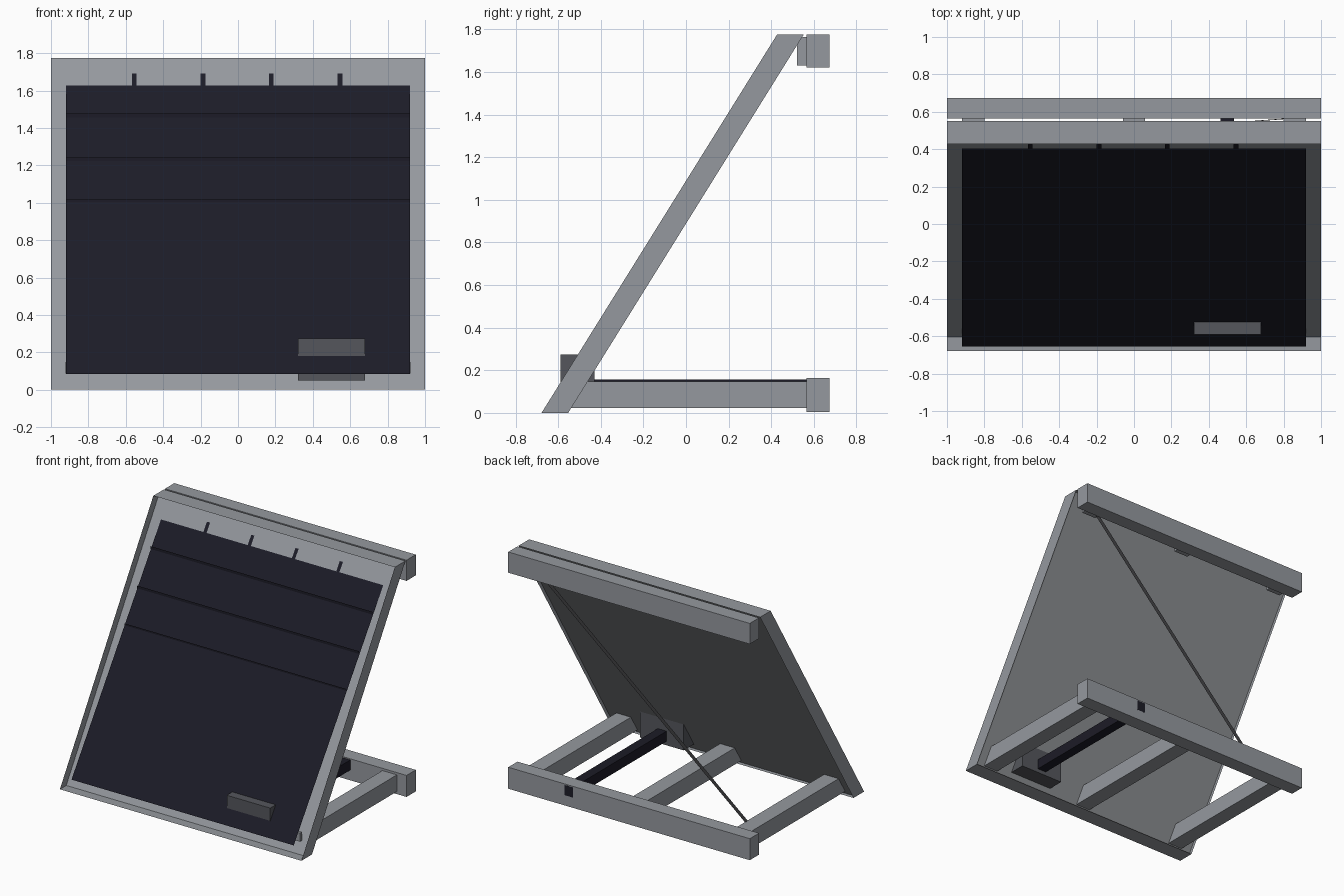
import bpy, bmesh
from mathutils import Vector

if "Cube" in bpy.data.objects:
    bpy.data.objects.remove(bpy.data.objects["Cube"])


def material(name, col):
    m = bpy.data.materials.new(name)
    m.diffuse_color = (*col, 1)
    m.use_nodes = True
    m.node_tree.nodes["Principled BSDF"].inputs["Base Color"].default_value = m.diffuse_color
    return m


GREY = material("grey paint", (0.30, 0.318, 0.345))
BOARD = material("board grey", (0.30, 0.31, 0.325))
STEEL = material("dark grey steel", (0.09, 0.094, 0.107))
BRACE = material("brace grey", (0.06, 0.06, 0.065))
DARK = material("dark sheet", (0.0115, 0.0112, 0.020))

H = 1.775                      # overall height
SLOPE = 1.105 / H              # lean of the frame, y per z


def mesh_object(name, verts, faces, mat):
    me = bpy.data.meshes.new(name)
    me.from_pydata(verts, [], faces)
    me.materials.append(mat)
    ob = bpy.data.objects.new(name, me)
    bpy.context.collection.objects.link(ob)
    bm = bmesh.new()
    bm.from_mesh(me)
    bmesh.ops.recalc_face_normals(bm, faces=bm.faces)
    bm.to_mesh(me)
    bm.free()
    return ob


def prism(name, profile, x0, x1, mat):
    """Extrude a (y, z) outline from x0 to x1."""
    n = len(profile)
    verts = [(x, y, z) for x in (x0, x1) for y, z in profile]
    faces = [(i, n + i, n + (i + 1) % n, (i + 1) % n) for i in range(n)]
    faces += [tuple(range(n)), tuple(range(2 * n - 1, n - 1, -1))]
    return mesh_object(name, verts, faces, mat)


def box(name, x0, x1, y0, y1, z0, z1, mat):
    return prism(name, [(y0, z0), (y1, z0), (y1, z1), (y0, z1)], x0, x1, mat)


def lean_y(y, z):
    return y + SLOPE * z


# Leaning tray rim: a thin four-sided band, open at front and back
rim = []
for y in (-0.678, -0.553):
    rim += [(x, lean_y(y, z), z) for x, z in ((-1, 0), (1, 0), (1, H), (-1, H))]
mesh_object("frame_rim", rim, [(i, (i + 1) % 4, 4 + (i + 1) % 4, 4 + i) for i in range(4)], GREY)

# Board set back inside the rim; painted on its front face
F, B, E = -0.605, -0.582, 0.001
board = prism("back_board", [(lean_y(F, E), E), (lean_y(B, E), E), (lean_y(B, H - E), H - E),
                             (lean_y(F, H - E), H - E)], -1 + E, 1 - E, BOARD)
board.data.materials.append(GREY)
for p in board.data.polygons:
    if p.normal.y < -0.5:
        p.material_index = 1


# Dark sheet, touching the board at the top and standing clear at the bottom
def sheet_y(z):
    return -0.655 + 0.686 * (z - 0.085)


def sheet_strip(name, z0, z1, x0, x1, back):
    pts = [(x0, z0), (x1, z0), (x1, z1), (x0, z1)]
    return mesh_object(name, [(x, sheet_y(z) + back, z) for x, z in pts], [(0, 1, 2, 3)], DARK)


sheet_strip("dark_sheet", 0.085, 1.628, -0.92, 0.92, 0)
for i, x in enumerate((-0.555, -0.188, 0.178, 0.545)):
    sheet_strip(f"strap_{i}", 1.60, 1.69, x - 0.013, x + 0.013, -0.002)

# Slim upright strips across the sheet, and a grey bar behind its lower edge
for i, (z0, z1) in enumerate(((1.455, 1.476), (1.222, 1.242), (1.003, 1.017))):
    y = sheet_y(z0) - 0.006
    mesh_object(f"cross_strip_{i}", [(-0.92, y, z0), (0.92, y, z0), (0.92, y, z1), (-0.92, y, z1)],
                [(0, 1, 2, 3)], DARK)
box("lower_cross_bar", -0.922, 0.922, -0.585, -0.56, 0.087, 0.15, GREY)

# Base and top rear beams
box("base_rear_beam", -1, 1, 0.565, 0.674, 0.003, 0.164, GREY)
box("top_rear_beam", -1, 1, 0.565, 0.674, 1.62, H, GREY)

# Base rails, mitred to the board, and spacers behind the top of the tray
for i, x in enumerate((-0.86, 0, 0.86)):
    z0, z1 = 0.022, 0.147
    prism(f"base_rail_{i}", [(lean_y(B, z0), z0), (0.565, z0), (0.565, z1),
                             (lean_y(B, z1), z1)], x - 0.06, x + 0.06, GREY)
    z0, z1 = 1.63, 1.765
    prism(f"top_spacer_{i}", [(0.52, z0), (0.567, z0), (0.567, z1),
                              (0.545, z1), (0.52, 1.74)], x - 0.06, x + 0.06, GREY)

# Block through the board and the dark bar that carries it
box("pivot_block", 0.32, 0.68, -0.59, -0.43, 0.05, 0.275, STEEL)
box("dark_bar", 0.462, 0.535, -0.44, 0.6745, 0.08, 0.156, DARK)

# Diagonal rear brace: a flat strap lying in a plane along x
a, b = Vector((0.84, 0.565, 1.65)), Vector((-0.81, 0.44, 0.15))
d = (b - a).normalized()
normal = d.cross(Vector((1, 0, 0))).normalized()
side = normal.cross(d) * 0.015
mesh_object("diagonal_brace", [a - side, a + side, b + side, b - side], [(0, 1, 2, 3)], BRACE)
